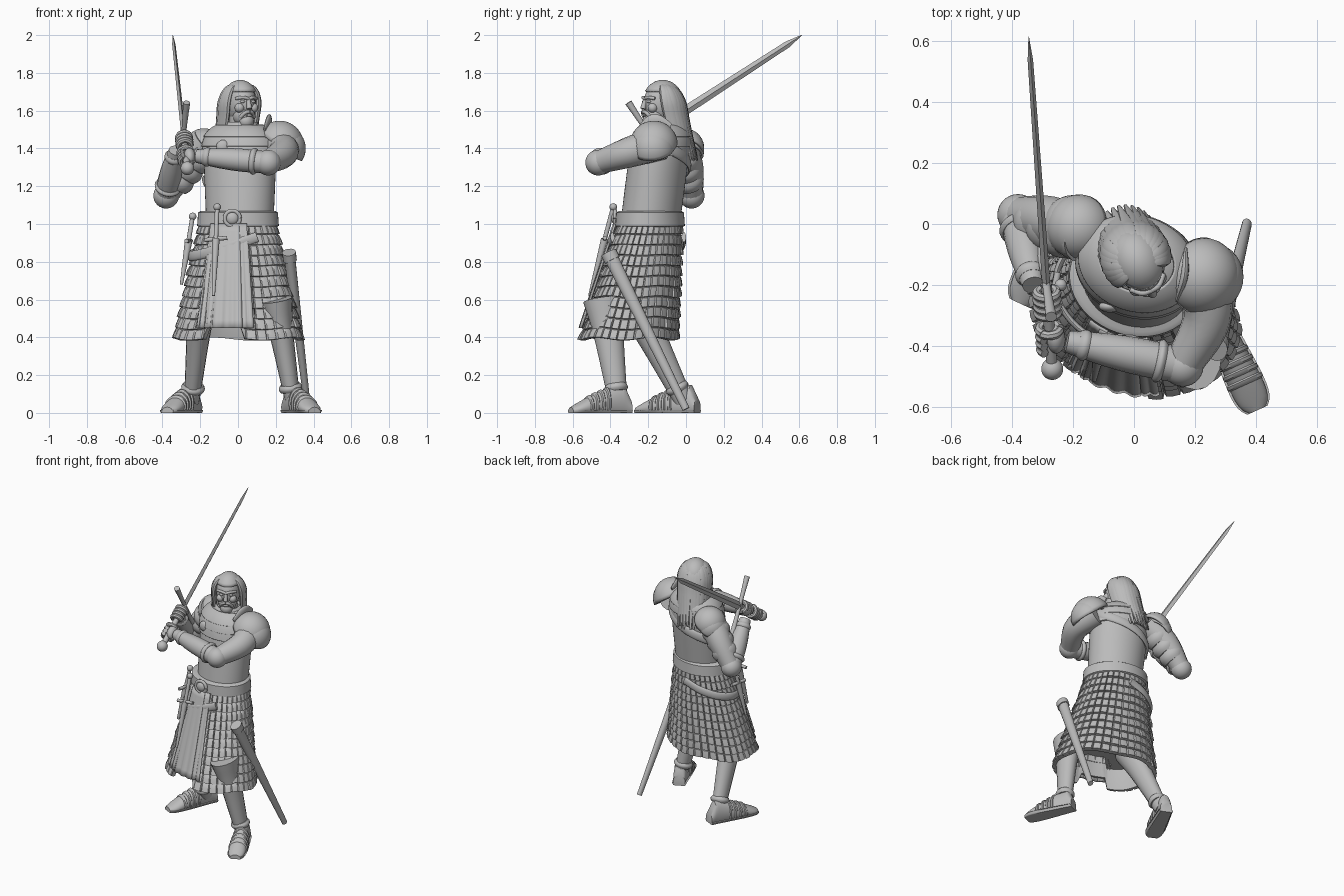
import bpy, bmesh, math, random
from math import sin, cos, pi, radians, sqrt
from mathutils import Vector, Matrix

random.seed(4)
if "Cube" in bpy.data.objects:
    bpy.data.objects.remove(bpy.data.objects["Cube"])
GREY = (.5, .5, .5, 1)
clay = bpy.data.materials.new("clay_grey")
clay.use_nodes = True
clay.diffuse_color = GREY
clay.node_tree.nodes["Principled BSDF"].inputs["Base Color"].default_value = GREY
parts = []
UP, BACK = Vector((0, 0, 1)), Vector((0, 1, 0))
CIRCLE = [2 * pi * i / 48 for i in range(48)]


def vec(*xyz):
    return Vector(xyz)


def add(name, bm, thickness=0):
    bmesh.ops.recalc_face_normals(bm, faces=bm.faces)
    mesh = bpy.data.meshes.new(name)
    bm.to_mesh(mesh)
    bm.free()
    mesh.materials.append(clay)
    part = bpy.data.objects.new(name, mesh)
    bpy.context.collection.objects.link(part)
    if thickness:
        modifier = part.modifiers.new("thickness", "SOLIDIFY")
        modifier.thickness, modifier.offset = thickness, 0
    parts.append(part)


def loft(name, rings, cap=True, closed=True, thickness=0):
    bm = bmesh.new()
    rows = [[bm.verts.new(point) for point in ring] for ring in rings]
    count = len(rows[0])
    for low, high in zip(rows, rows[1:]):
        for i in range(count if closed else count - 1):
            j = (i + 1) % count
            bm.faces.new((low[i], low[j], high[j], high[i]))
    if cap and closed:
        bm.faces.new(rows[0])
        bm.faces.new(rows[-1])
    add(name, bm, thickness)


def spline(points, steps=6):
    # smooth path through a few points
    p = [points[0] * 2 - points[1], *points, points[-1] * 2 - points[-2]]
    path = []
    for a, b, c, d in zip(p, p[1:], p[2:], p[3:]):
        for i in range(steps):
            t = i / steps
            path.append(b + ((c - a) * t + (a * 2 - b * 5 + c * 4 - d) * t * t
                             + (b * 3 - a - c * 3 + d) * t * t * t) / 2)
    return path + [points[-1]]


def tube(name, points, start, end=None, bulge=0, flat=1, up=None, sides=16):
    # radius runs from start to end; flat scales the width across "up"
    end = start if end is None else end
    path = spline(points)
    whole = (path[-1] - path[0]).normalized()
    up = up or (BACK if abs(whole.z) > .75 else UP)
    last = len(path) - 1
    rings = []
    for i, point in enumerate(path):
        along = (path[min(i + 1, last)] - path[max(i - 1, 0)]).normalized()
        u = (up - along * up.dot(along)).normalized()
        w = along.cross(u) * flat
        r = start + (end - start) * i / last + bulge * sin(pi * i / last)
        rings.append([point + (u * cos(2 * pi * j / sides) + w * sin(2 * pi * j / sides)) * r
                      for j in range(sides)])
    loft(name, rings)


def band(name, a, b, place, radius, width=.07):
    half = (b - a).normalized() * width / 2
    middle = a.lerp(b, place)
    tube(name, [middle - half, middle + half], radius, bulge=.01, sides=24)


def blob(name, centre, size, turn=Matrix.Identity(3), cut=None, thickness=0):
    bm = bmesh.new()
    bmesh.ops.create_uvsphere(bm, u_segments=28, v_segments=18, radius=1)
    if cut:
        unwanted = [f for f in bm.faces if cut(f.calc_center_median())]
        bmesh.ops.delete(bm, geom=unwanted, context="FACES")
    size = size if isinstance(size, tuple) else (size, size, size)
    place = Matrix.Translation(centre) @ turn.to_4x4() @ Matrix.Diagonal((*size, 1))
    bmesh.ops.transform(bm, matrix=place, verts=bm.verts)
    add(name, bm, thickness)


# body cross-sections: ovals turned a little to the right
TWIST = Matrix.Rotation(radians(-18), 3, "Z")


def oval(centre, wide, deep, angle):
    return centre + TWIST @ vec(wide * cos(angle), deep * sin(angle), 0)


def torso_at(angle, z, off=0):
    h = (z - 1) / .54
    dome = sqrt(1 - h ** 8)
    return oval(vec(.01, .07 * h - .19, z), (.18 + .025 * h) * dome + off, .155 * dome + off, angle)


def skirt_at(angle, z, off=0):
    f = (1 - z) / .6
    return oval(vec(0, -.19 - .11 * f, z), .2 + .14 * f + off, .16 + .08 * f + off, angle)


def torso_layer(name, low, high, off=0, **options):
    loft(name, [[torso_at(a, low + (high - low) * i / 30, off) for a in CIRCLE]
                for i in range(31)], **options)


# torso, collar layers and neck
torso_layer("torso", 1, 1.53)
for i in range(3):
    torso_layer(f"mantle_layer_{i}", 1.36 + i * .05, 1.44 + i * .04, .008 + i * .006, cap=False, thickness=.012)
NECK = vec(.015, -.13, 1.5)
loft("gorget", [[NECK + vec(r * cos(a), r * sin(a), z) for a in CIRCLE]
                for r, z in ((.1, -.03), (.08, 0), (.08, .04))], cap=False, thickness=.014)
tube("neck", [NECK - UP * .05, NECK + UP * .1], .06)
blob("brooch", vec(-.08, -.27, 1.41), (.035, .02, .035))
tube("back_strap", [torso_at(radians(a), 1.45 - max(a, 0) / 800, .008) for a in range(-30, 181, 30)],
     .03, flat=.4, up=UP)

# scale skirt: every plate bulges and steps out at its lower edge
ROWS, COLUMNS = 11, 36
relief = [[random.uniform(.7, 1.3) for c in range(COLUMNS)] for r in range(ROWS)]
rings = []
for row in range(ROWS):
    for down, lift in ((0, 0), (.06, .008), (.5, .014), (.92, .017), (.99, 0)):
        ring = []
        for column in range(COLUMNS):
            for across, swell in ((0, .1), (.1, .9), (.5, 1), (.9, .9)):
                angle = 2 * pi * (column + across) / COLUMNS
                front_gap = abs(angle - 1.5 * pi) < .3
                drop = .54 if front_gap else .61 + .008 * sin(5 * angle)
                ring.append(skirt_at(angle, 1 - drop * (row + down) / ROWS, lift * swell * relief[row][column]))
        rings.append(ring)
axis, hem = vec(0, -.3, 0), rings[-1]
for inset, lift in ((.05, 0), (.1, .05), (.15, .14)):
    rings.append([p.lerp(vec(axis.x, axis.y, p.z), inset) + UP * lift for p in hem])
loft("scale_skirt", rings)


# cloth panels hanging over the skirt front
def panel(name, middle, half, off, fold):
    grid = []
    for i in range(15):
        fall = i / 14
        grid.append([skirt_at(radians(middle + half * j / 10), 1 - .55 * fall, off + fold * sin(j) * fall)
                     for j in range(-10, 11)])
    loft(name, grid, closed=False, thickness=.012)


panel("tabard_centre", -89, 16, .028, .005)
panel("tabard_right", -107, 9, .022, .007)
panel("tabard_left", -72, 9, .022, .004)

# belts and buckle
loft("waist_belt", [[skirt_at(a, 1, off) + UP * lift for a in CIRCLE]
                    for lift, off in ((-.02, 0), (-.01, .02), (.06, .015), (.07, 0))])
tube("hanging_belt", [skirt_at(radians(a), .91 + .08 * cos(radians(a + 335)), .022) for a in range(-50, -261, -30)],
     .027, flat=.4, up=UP)
BUCKLE = vec(-.03, -.375, 1.03)
tube("buckle_ring", [BUCKLE + vec(cos(a), 0, sin(a)) * .04 for a in CIRCLE[::4] + [2 * pi]], .011, up=BACK, sides=10)
blob("buckle_centre", BUCKLE, (.033, .02, .033))


# daggers on the belt
def dagger(name, top, tip, across):
    middle = top.lerp(tip, .36)
    tube(name + "_grip", [top, middle], .012)
    blob(name + "_pommel", top, .02)
    tube(name + "_guard", [middle - across * .06, middle + across * .06], .011)
    tube(name + "_sheath", [middle, tip], .02, .008)


dagger("front_dagger", vec(-.11, -.385, 1.09), vec(-.13, -.51, .62), vec(1, 0, .1))
dagger("side_dagger", vec(-.24, -.2, 1.04), vec(-.3, -.25, .68), vec(.2, 1, 0))

# scabbard at the left hip
mouth, chape = vec(.27, -.41, .85), vec(.37, 0, .02)
tube("scabbard", [mouth, chape], .038, .02, flat=.8)
tube("scabbard_throat", [mouth, mouth.lerp(chape, .05)], .043, flat=.85)


# legs and strapped shoes
def leg(side, knee, ankle, heel, toe):
    tube(side + "_leg", [knee + (knee - ankle) / 2, knee, ankle], .11, .05, flat=.8)
    band(side + "_boot_cuff", ankle, knee, .2, .053, .04)
    across = (toe - heel).cross(UP).normalized()

    def section(s, grow=0, top=1):
        high = (.03 + .12 * cos(s * pi / 2)) * min(1, .5 + 5 * s)
        wide = (.04 + .025 * s) * sqrt(1 - .8 * s ** 8) + grow
        return [heel.lerp(toe, s) + across * wide * cos(a)
                + UP * min(top, max(0, high * (.4 + .6 * sin(a)) + grow * sin(a))) for a in CIRCLE]

    steps = [i / 20 for i in range(21)]
    loft(side + "_shoe", [section(s) for s in steps])
    loft(side + "_sole", [section(s, .007, .016) for s in steps])
    for i in range(4):
        s = .4 + i / 10
        loft(f"{side}_strap_{i}", [section(s - .03), section(s - .015, .007), section(s + .015, .007), section(s + .03)])


leg("left", vec(.23, -.41, .42), vec(.29, -.36, .06), vec(.265, -.3, 0), vec(.405, -.61, 0))
leg("right", vec(-.21, -.19, .42), vec(-.245, -.01, .06), vec(-.225, .06, 0), vec(-.375, -.26, 0))


# arms with bands, elbow guards and vambraces
def arm(side, shoulder, middle, elbow, wrist, bands):
    tube(side + "_upper_arm", [shoulder, middle, elbow], .09, .06, bulge=.006)
    for i in range(bands):
        band(f"{side}_arm_band_{i}", shoulder, elbow, .3 + i / 5, .084 - i * .004)
    blob(side + "_elbow_guard", elbow, .068)
    tube(side + "_forearm", [elbow, wrist], .058, .036, bulge=.012)
    band(side + "_vambrace_rim", elbow, wrist, .2, .062, .03)
    band(side + "_wrist_cuff", elbow, wrist, .85, .042, .04)


RIGHT_WRIST, LEFT_WRIST = vec(-.33, -.2, 1.39), vec(-.22, -.385, 1.36)
arm("right", vec(-.16, -.04, 1.43), vec(-.27, .01, 1.31), vec(-.38, .03, 1.15), RIGHT_WRIST, 3)
arm("left", vec(.2, -.13, 1.43), vec(.24, -.3, 1.38), vec(.16, -.465, 1.325), LEFT_WRIST, 0)


# shoulder armour in overlapping plates
def pauldron(side, centre, size, facing):
    turn = facing.to_track_quat("Z", "Y").to_matrix()
    for i in range(2):
        blob(f"{side}_pauldron_plate_{i}", centre + vec(facing.x, facing.y, -.5) * .04 * i,
             size - i * .01, turn, lambda f: f.z < .05, .014)


pauldron("left", vec(.22, -.17, 1.42), .12, vec(.55, -.1, .8))
pauldron("right", vec(-.18, -.01, 1.4), .1, vec(-.5, .2, .8))
tube("left_pauldron_flange", [vec(.14, -.25, 1.5), vec(.165, -.17, 1.55), vec(.17, -.08, 1.52)],
     .012, bulge=.02, flat=.4)

# two-handed sword
POMMEL, TIP = vec(-.268, -.475, 1.295), vec(-.345, .613, 2)
REACH = (TIP - POMMEL).normalized()
EDGE = vec(.08, -.55, .84).normalized()
guard, taper = POMMEL.lerp(TIP, .257), POMMEL.lerp(TIP, .93)
tube("blade", [guard, taper], .027, .018, flat=.5, up=EDGE, sides=4)
tube("blade_point", [taper, TIP], .018, .002, flat=.5, up=EDGE, sides=4)
tube("grip", [POMMEL, guard], .018)
blob("pommel", POMMEL, .036)
tube("crossguard", [guard - EDGE * .2, guard + EDGE * .2], .019, bulge=-.006)


def hand(side, place, wrist):
    centre = POMMEL.lerp(TIP, place)
    inward = wrist - centre
    inward = (inward - REACH * inward.dot(REACH)).normalized()
    sideways = REACH.cross(inward)

    def curl(name, shift, angles):
        arc = [centre + REACH * shift + (inward * cos(a) + sideways * sin(a)) * .034 for a in angles]
        tube(f"{side}_{name}", arc, .015, up=REACH, sides=8)

    blob(side + "_palm", centre + inward * .02, (.03, .04, .05), Matrix((inward, sideways, REACH)).transposed())
    for i in range(4):
        curl(f"finger_{i}", (i - 1.5) * .025, [.2 + j * .8 for j in range(6)])
    curl("thumb", .035, [-j * .8 for j in range(4)])


hand("right", .2, RIGHT_WRIST)
hand("left", .09, LEFT_WRIST)

# head, turned a little to its left
LOOK = Matrix.Rotation(radians(25), 3, "Z")


def on_head(x, y, z):
    return NECK + UP * .14 + LOOK @ vec(x, y, z)


def feature(name, x, y, z, size):
    blob(name, on_head(x, y, z), size, LOOK)


feature("skull", 0, 0, 0, (.078, .098, .11))
feature("jaw", 0, -.04, -.065, .06)
feature("beard", 0, -.065, -.095, .042)
feature("lower_lip", 0, -.104, -.065, (.018, .01, .007))
for side, x in (("left", 1), ("right", -1)):
    feature(side + "_cheek", x * .04, -.07, -.025, .026)
    feature(side + "_eye", x * .03, -.087, .008, (.014, .01, .008))
    feature(side + "_ear", x * .082, 0, 0, (.014, .022, .036))
    tube(side + "_brow", [on_head(0, -.098, .022), on_head(x * .03, -.093, .03), on_head(x * .06, -.065, .024)], .009)
    tube(side + "_moustache", [on_head(0, -.106, -.045), on_head(x * .02, -.1, -.05), on_head(x * .04, -.08, -.075)], .01)
tube("nose", [on_head(0, -.094, .025), on_head(0, -.108, -.03)], .009, .015)

# hair cap and long locks
blob("hair_cap", on_head(0, .008, .005), (.09, .108, .114), LOOK,
     lambda f: f.y < -.3 and f.z < .55 or f.z < -.4, .008)
for i in range(19):
    angle = radians(-22 + 12.5 * i)
    length = random.uniform(.38, .42)
    lock = []
    for s in (0, .2, .4, .6, .8, 1):
        spread = .1 * sin(min(s * 4, pi / 2))
        lock.append(on_head(spread * cos(angle), spread * sin(angle) + .1 * s * s, .113 - length * s ** 1.5))
    tube(f"hair_lock_{i}", lock, .008, .006, bulge=.018, flat=.65,
         up=LOOK @ vec(-sin(angle), cos(angle), 0), sides=8)

bpy.ops.object.select_all(action="DESELECT")
for part in parts:
    part.select_set(True)
bpy.context.view_layer.objects.active = parts[0]
bpy.ops.object.shade_smooth_by_angle(angle=radians(40))
